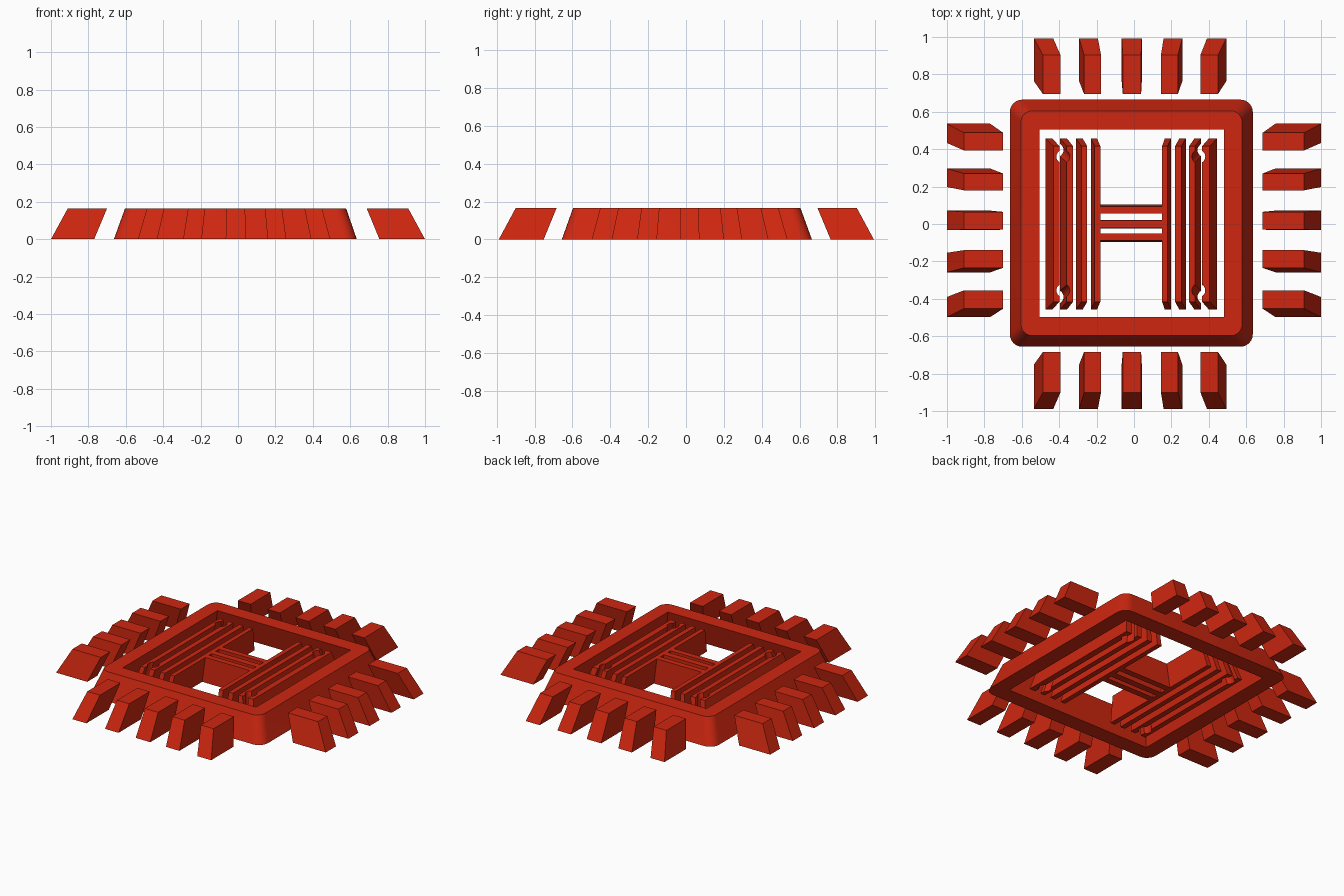
import bpy, bmesh, math

if "Cube" in bpy.data.objects:
    bpy.data.objects.remove(bpy.data.objects["Cube"])

H = 0.165      # height of every part
S = 0.91       # top outline is the bottom outline shrunk towards the centre

red = bpy.data.materials.new("red")
red.diffuse_color = (0.62, 0.02, 0.005, 1)
red.use_nodes = True
red.node_tree.nodes["Principled BSDF"].inputs["Base Color"].default_value = red.diffuse_color


def rings(bm, pts):
    low = [bm.verts.new((x / S, y / S, 0)) for x, y in pts]
    top = [bm.verts.new((x, y, H)) for x, y in pts]
    return low, top


def finish(bm, name):
    bmesh.ops.recalc_face_normals(bm, faces=bm.faces[:])
    me = bpy.data.meshes.new(name)
    bm.to_mesh(me)
    bm.free()
    me.materials.append(red)
    ob = bpy.data.objects.new(name, me)
    bpy.context.collection.objects.link(ob)
    return ob


def walls(bm, low, top):
    n = len(low)
    for i in range(n):
        j = (i + 1) % n
        bm.faces.new((low[i], low[j], top[j], top[i]))


def prism(name, pts):
    bm = bmesh.new()
    low, top = rings(bm, pts)
    walls(bm, low, top)
    bm.faces.new(low)
    bm.faces.new(top)
    return finish(bm, name)


def box(name, x0, x1, y0, y1):
    return prism(name, [(x0, y0), (x1, y0), (x1, y1), (x0, y1)])


# Pins on the four sides
cols = [(-0.487, -0.393), (-0.267, -0.176), (-0.06, 0.038), (0.144, 0.235), (0.355, 0.449)]
rows = [(-0.453, -0.355), (-0.235, -0.14), (-0.03, 0.065), (0.18, 0.27), (0.394, 0.488)]
for i, (a, b) in enumerate(cols):
    box(f"back_pin_{i}", a, b, 0.695, 0.903)
    box(f"front_pin_{i}", a, b, -0.9, -0.684)
for i, (a, b) in enumerate(rows):
    box(f"left_pin_{i}", -0.91, -0.70, a, b)
    box(f"right_pin_{i}", 0.688, 0.91, a, b)

# Frame: rounded outside, square hole, matched point counts per corner
bm = bmesh.new()
R, N = 0.06, 6
corners = [(0.578, 0.605, 0.482, 0.505, 0), (-0.604, 0.605, -0.506, 0.505, 90),
           (-0.604, -0.597, -0.506, -0.497, 180), (0.578, -0.597, 0.482, -0.497, 270)]
outer, inner = [], []
for ox, oy, ix, iy, start in corners:
    cx, cy = ox - math.copysign(R, ox), oy - math.copysign(R, oy)
    for k in range(N + 1):
        t = math.radians(start + 90 * k / N)
        outer.append((cx + R * math.cos(t), cy + R * math.sin(t)))
    inner.append((ix, iy))
ol, ot = rings(bm, outer)
il, it = rings(bm, inner)
walls(bm, ol, ot)
walls(bm, il, it)
for o, n in ((ol, il), (ot, it)):
    for c in range(4):
        b, d = c * (N + 1), (c + 1) % 4
        for k in range(N):
            bm.faces.new((o[b + k], o[b + k + 1], n[c]))
        bm.faces.new((o[b + N], o[d * (N + 1)], n[d], n[c]))
frame = finish(bm, "frame")
bpy.context.view_layer.objects.active = frame
frame.select_set(True)
bpy.ops.object.shade_smooth_by_angle(angle=math.radians(30))
frame.select_set(False)

# Upright bars; outer pairs carry round notches facing each other
Y = 0.416


def bar(name, x0, x1, hole_x=None, r=0.036):
    if hole_x is None:
        return box(name, x0, x1, -Y, Y)
    right = hole_x > x1                      # notch on the right edge
    edge, far = (x1, x0) if right else (x0, x1)
    half = math.acos(min(1, abs(hole_x - edge) / r))
    sign = -1 if right else 1
    pts = [(far, Y), (far, -Y), (edge, -Y)]
    for cy in (-0.355, 0.36):
        for k in range(11):
            t = -half + 2 * half * k / 10
            pts.append((hole_x + sign * r * math.cos(t), cy + r * math.sin(t)))
    pts.append((edge, Y))
    return prism(name, pts)


bar("left_bar_1", -0.43, -0.398, -0.379)
bar("left_bar_2", -0.36, -0.326, -0.379)
bar("left_bar_3", -0.282, -0.25)
bar("left_bar_4", -0.21, -0.18)
bar("right_bar_4", 0.15, 0.18)
bar("right_bar_3", 0.22, 0.253)
bar("right_bar_2", 0.294, 0.326, 0.345)
bar("right_bar_1", 0.364, 0.404, 0.345)

# Cross bars joining the two inner uprights
for i, (a, b) in enumerate([(0.056, 0.094), (-0.022, 0.02), (-0.088, -0.05)]):
    box(f"cross_bar_{i}", -0.18, 0.15, a, b)
